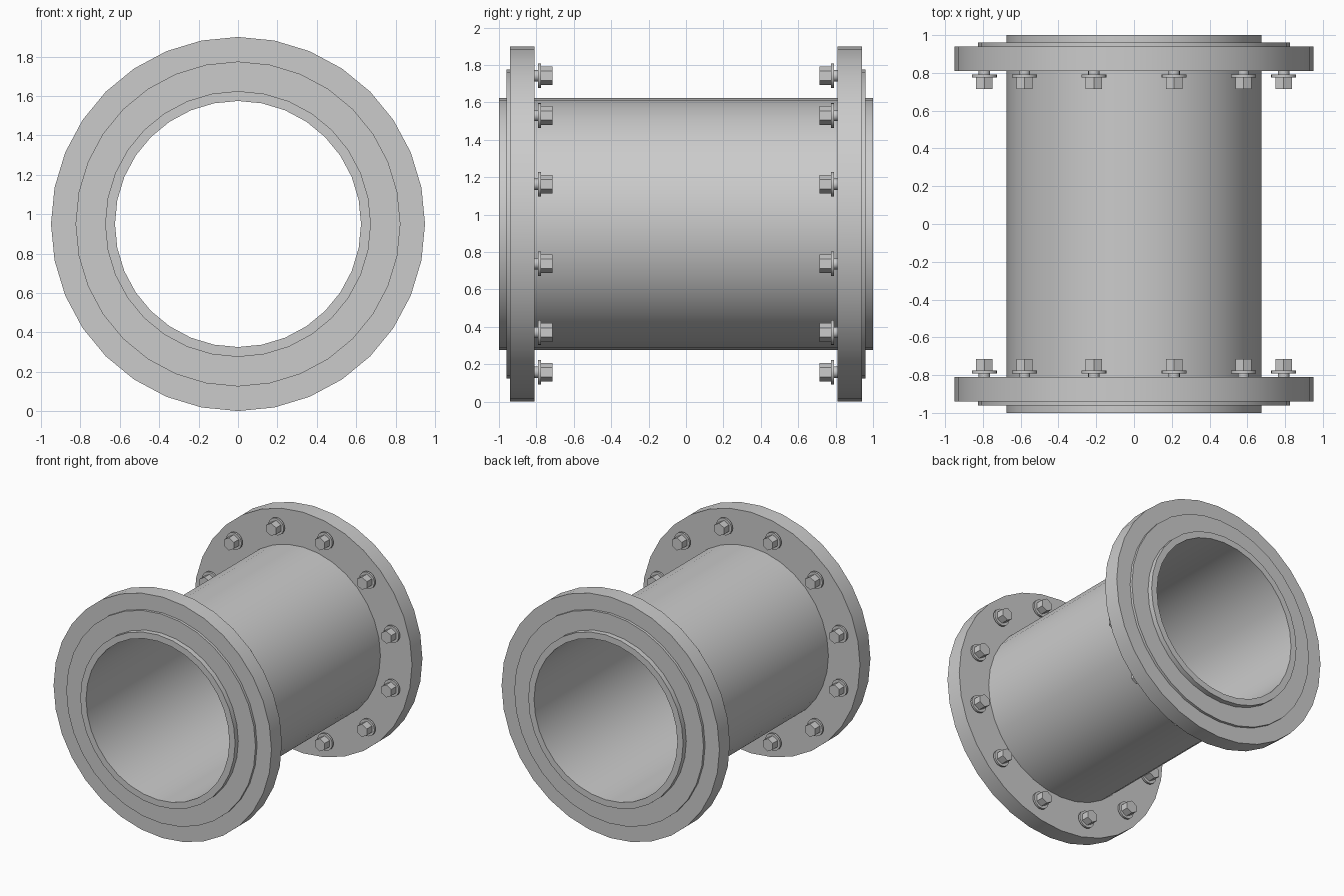
import bpy, bmesh, math
from mathutils import Matrix, Vector

if "Cube" in bpy.data.objects:
    bpy.data.objects.remove(bpy.data.objects["Cube"], do_unlink=True)

AXIS_Z = 0.95      # height of the pipe's centre line
SEGMENTS = 32
BOLTS = 12
BOLT_CIRCLE = 0.82


def finish(name, bm):
    """Turn a bmesh into an object with smooth rounds and sharp rims."""
    bmesh.ops.recalc_face_normals(bm, faces=bm.faces)
    mesh = bpy.data.meshes.new(name)
    bm.to_mesh(mesh)
    bm.free()
    obj = bpy.data.objects.new(name, mesh)
    bpy.context.collection.objects.link(obj)
    bpy.ops.object.select_all(action='DESELECT')
    obj.select_set(True)
    bpy.context.view_layer.objects.active = obj
    bpy.ops.object.shade_smooth_by_angle(angle=math.radians(30))
    return obj


def lathe(name, profile):
    """Spin a closed (radius, y) profile about the pipe axis."""
    bm = bmesh.new()
    verts = [bm.verts.new((r, y, 0)) for r, y in profile]
    edges = [bm.edges.new((v, verts[i - 1])) for i, v in enumerate(verts)]
    bmesh.ops.spin(bm, geom=verts + edges, cent=(0, 0, 0), axis=(0, 1, 0),
                   angle=math.tau, steps=SEGMENTS, use_merge=True)
    bmesh.ops.remove_doubles(bm, verts=bm.verts, dist=0.0001)
    obj = finish(name, bm)
    obj.location.z = AXIS_Z
    return obj


def add_cylinder(bm, radius, y_start, y_end, sides, centre):
    """Cylinder along y, with one corner pointing straight up."""
    turn = Matrix.Rotation(math.pi / 2, 4, 'X')
    spot = Vector((centre[0], (y_start + y_end) / 2, centre[1]))
    new = bmesh.ops.create_cone(bm, cap_ends=True, segments=sides,
                                radius1=radius, radius2=radius,
                                depth=abs(y_end - y_start))["verts"]
    bmesh.ops.transform(bm, verts=new, matrix=Matrix.Translation(spot) @ turn)


# Open pipe running the full length
lathe("pipe", [(0.625, -1), (0.675, -1), (0.675, 1), (0.625, 1)])

for side, end in ((-1, "front"), (1, "back")):
    # Flange with its raised sealing face
    lathe(end + "_flange", [(0.675, side * 0.81), (0.95, side * 0.81),
                            (0.95, side * 0.94), (0.825, side * 0.94),
                            (0.825, side * 0.96), (0.675, side * 0.96)])

    # Ring of bolts: shank, washer and hexagonal head
    bm = bmesh.new()
    for i in range(BOLTS):
        angle = (i + 0.5) * math.tau / BOLTS
        centre = (BOLT_CIRCLE * math.cos(angle),
                  AXIS_Z + BOLT_CIRCLE * math.sin(angle))
        add_cylinder(bm, 0.03, side * 0.78, side * 0.83, 16, centre)
        add_cylinder(bm, 0.066, side * 0.776, side * 0.792, 24, centre)
        add_cylinder(bm, 0.05, side * 0.715, side * 0.778, 6, centre)
    finish(end + "_bolts", bm)
